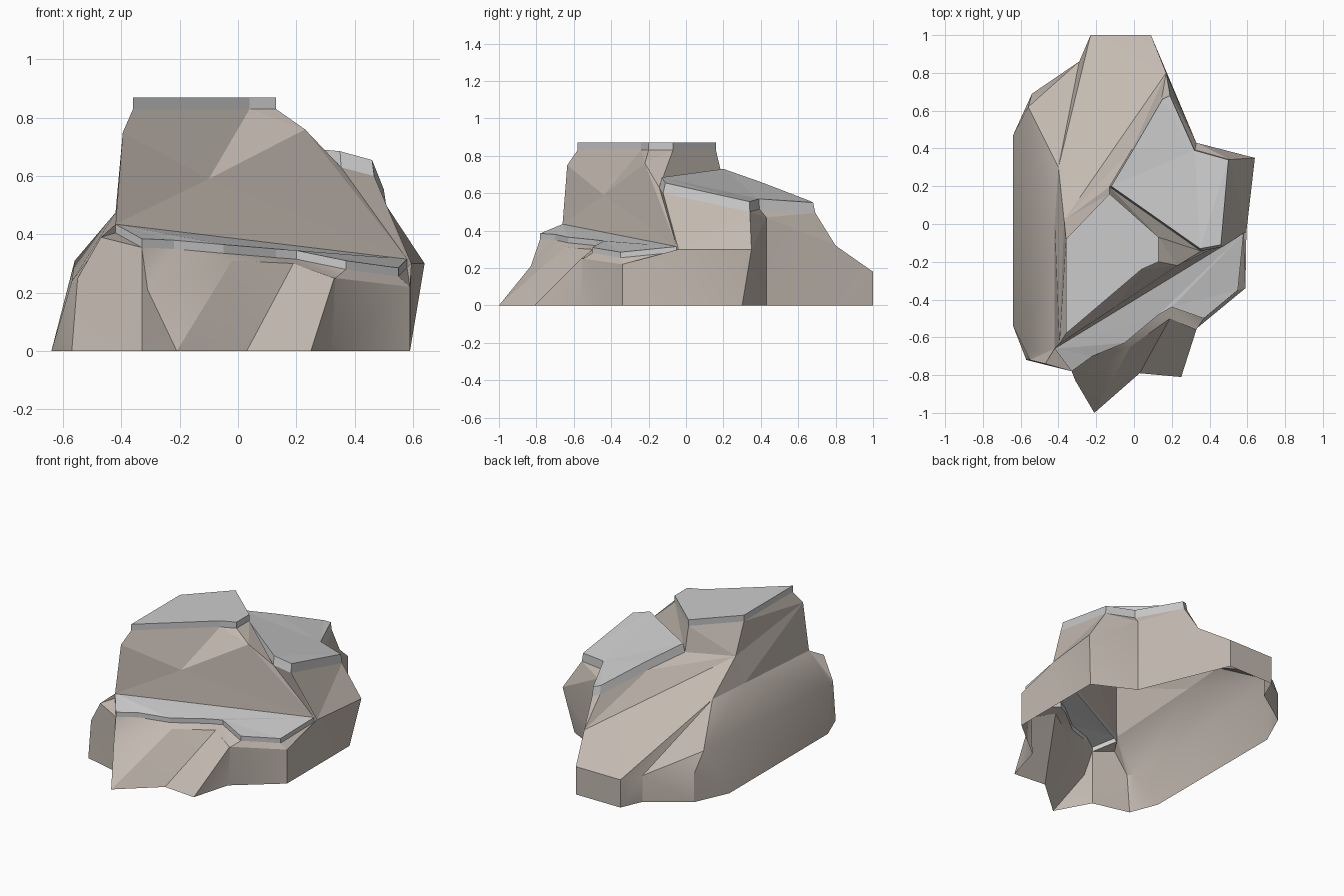
import bpy, bmesh, math
from mathutils import Vector as V

if "Cube" in bpy.data.objects:
    bpy.data.objects.remove(bpy.data.objects["Cube"])


def build(name, faces, color=None, smooth=0):
    """Make a mesh from polygons of points, welding shared corners."""
    bm = bmesh.new()
    cache = {}
    for f in faces:
        vs = []
        for p in f:
            k = tuple(round(c, 4) for c in p)
            if k not in cache:
                cache[k] = bm.verts.new(k)
            if cache[k] not in vs:
                vs.append(cache[k])
        if len(vs) > 2:
            try:
                bm.faces.new(vs)
            except ValueError:
                pass
    bmesh.ops.triangulate(bm, faces=bm.faces[:])
    bmesh.ops.recalc_face_normals(bm, faces=bm.faces[:])
    if bm.faces and sum(f.normal.z * f.calc_area() for f in bm.faces) < 0:
        bmesh.ops.reverse_faces(bm, faces=bm.faces[:])
    me = bpy.data.meshes.new(name)
    bm.to_mesh(me)
    bm.free()
    ob = bpy.data.objects.new(name, me)
    bpy.context.collection.objects.link(ob)
    if color:
        me.materials.append(color)
    if smooth:
        bpy.ops.object.select_all(action='DESELECT')
        ob.select_set(True)
        bpy.context.view_layer.objects.active = ob
        bpy.ops.object.shade_smooth_by_angle(angle=math.radians(smooth))
    return ob


def slab(name, top, drop, spread=1.0):
    """Flat shelf with a thin rim; returns the rim's lower outline."""
    top = [V(p) for p in top]
    c = sum(top, V()) / len(top)
    low = [V((c.x + (p.x - c.x) * spread, c.y + (p.y - c.y) * spread, p.z - drop)) for p in top]
    n = len(top)
    build(name, [top] + [[top[i], top[(i + 1) % n], low[(i + 1) % n], low[i]] for i in range(n)])
    return low


stone = bpy.data.materials.new("stone")
stone.diffuse_color = (0.55, 0.49, 0.44, 1)
stone.use_nodes = True
stone.node_tree.nodes["Principled BSDF"].inputs["Base Color"].default_value = stone.diffuse_color

# Three grey shelves
p = slab("summit_shelf", [(x, y, .87) for x, y in (
    (-.36, -.58), (-.36, -.08), (-.13, .16), (.13, -.07), (.13, -.2), (.04, -.24))], .04)
t = slab("back_shelf", [
    (-.12, .2, .73), (.35, -.13, .685), (.46, -.11, .655), (.5, .34, .555),
    (.32, .39, .57), (.19, .68, .55), (.15, .66, .56), (0, .4, .66)], .055, 1.03)
l = slab("front_shelf", [
    (-.42, -.66, .435), (.58, -.05, .315), (.55, -.35, .285), (.37, -.5, .31),
    (.2, -.44, .345), (.13, -.48, .35), (-.05, -.63, .365), (-.22, -.7, .38),
    (-.33, -.78, .385)], .03)

# Foot outline (x, y on the ground) paired with the shoulder above it (x, y, z)
ring = {
    "P": (-.64, .47, -.56, .62, .31),
    "A0": (-.64, -.54, -.57, -.68, .24),
    "A": (-.57, -.72, -.55, -.72, .25),
    "B": (-.33, -.78, *l[8]),
    "Cx": (-.21, -1, -.31, -.83, .21),
    "C": (-.21, -1, -.02, -.65, .31),
    "D": (.03, -.79, .19, -.5, .3),
    "E": (.25, -.81, .33, -.56, .25),
    "F": (.32, -.56, .335, -.55, .25),
    "G": (.59, -.34, .59, -.34, .22),
    "H": (.59, -.01, .595, -.04, .3),
    "I": (.59, .3, .64, .35, .3),
    "J": (.33, .43, .33, .43, .47),
    "K": (.17, .81, .17, .8, .32),
    "L": (.09, 1, .09, 1, .18),
    "M": (-.23, 1, -.23, 1, .18),
    "N": (-.29, .86, -.29, .86, .17),
    "O": (-.54, .69, -.54, .69, .18),
}
foot = {k: V((v[0], v[1], 0)) for k, v in ring.items()}
s = {k: V(v[2:]) for k, v in ring.items()}
names = list(ring)
skirt = []
for i, a in enumerate(names):
    b = names[(i + 1) % len(names)]
    skirt.append([foot[a], foot[b], s[b], s[a]])

# Ridge and crag corners
R, T, Q = V((-.4, .3, .48)), V((-.37, .02, .645)), V((-.42, 0, .475))
A2, W = V((-.47, -.74, .39)), V((-.395, -.635, .75))
N1, N2 = V((-.1, -.44, .59)), V((.23, -.22, .76))
A3, L1 = V((-.42, -.66, .435)), V((.58, -.05, .315))

skirt += [
    # upper left flank
    [s["P"], s["A0"], Q, R], [s["A0"], s["A"], A2, A3, Q],
    # slope below the front shelf
    [s["A"], s["B"], A2], [A2, s["B"], l[0], A3],
    [s["Cx"], s["C"], l[6], l[7], s["B"]],
    [s["C"], s["D"], l[4], l[5], l[6]],
    [s["D"], s["E"], s["F"], l[3], l[4]],
    [s["F"], s["G"], l[2], l[3]], [s["G"], s["H"], l[1], l[2]],
    # back slope
    [R, s["P"], s["O"], s["N"]], [T, R, s["N"], s["M"]],
    [T, s["M"], s["L"], s["K"]],
]
build("rock_base", skirt, stone, 25)

build("rock_crag", [
    # left recess
    [T, Q, R], [T, Q, A3, W], [T, W, p[0], p[1]],
    # strip between ridge and back shelf
    [p[1], p[2], t[0], T], [T, t[0], t[7]], [T, t[7], t[6], s["K"]],
    [t[5], t[6], s["K"]],
    # step between summit and back shelf
    [p[2], p[3], t[1], t[0]], [p[3], p[4], N2, t[1]],
    # front cliff with chipped notch
    [p[5], p[4], N2, N1], [p[0], p[5], N1, W], [W, N1, A3],
    [A3, N1, L1], [N1, N2, L1], [N2, t[1], L1],
    # right side walls
    [t[1], t[2], L1], [t[2], s["H"], L1], [L1, s["H"], l[1]],
    [t[2], s["H"], s["I"], t[3]], [t[3], s["I"], s["J"], t[4]],
    [t[4], s["J"], s["K"], t[5]],
], stone)
